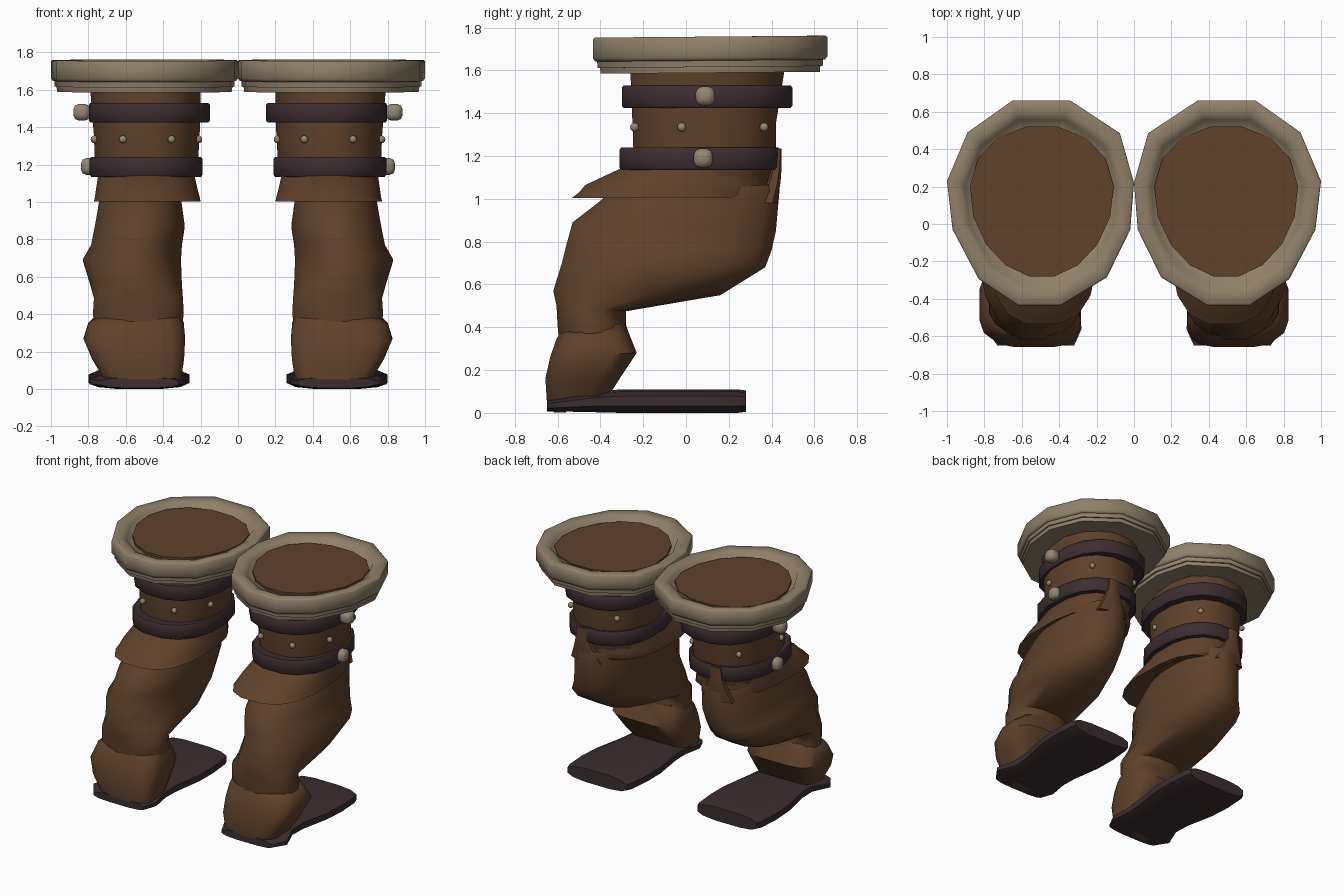
import bpy, bmesh, math

if "Cube" in bpy.data.objects:
    bpy.data.objects.remove(bpy.data.objects["Cube"])

def material(name, rgb):
    m = bpy.data.materials.new(name)
    m.diffuse_color = (*rgb, 1)
    m.use_nodes = True
    m.node_tree.nodes["Principled BSDF"].inputs["Base Color"].default_value = m.diffuse_color
    return m

BROWN = material("brown_cloth", (0.115, 0.054, 0.024))
CREAM = material("cream_fur", (0.275, 0.215, 0.14))
DARK = material("dark_leather", (0.045, 0.026, 0.029))
BONE = material("bone_stud", (0.30, 0.24, 0.165))

def finish(name, bm, mat, angle=45):
    """Turn a bmesh into a smoothed object mirrored to the other leg."""
    bmesh.ops.recalc_face_normals(bm, faces=bm.faces)
    me = bpy.data.meshes.new(name)
    bm.to_mesh(me)
    bm.free()
    me.materials.append(mat)
    ob = bpy.data.objects.new(name, me)
    bpy.context.collection.objects.link(ob)
    bpy.ops.object.select_all(action='DESELECT')
    ob.select_set(True)
    bpy.context.view_layer.objects.active = ob
    bpy.ops.object.shade_smooth_by_angle(angle=math.radians(angle))
    ob.modifiers.new("Mirror", 'MIRROR').use_mirror_merge = False
    return ob

def loft(name, rings, mat, angle=45, caps=True):
    """Skin a list of equal-length point rings."""
    bm = bmesh.new()
    vs = [[bm.verts.new(p) for p in r] for r in rings]
    n = len(vs[0])
    for a, b in zip(vs, vs[1:]):
        for i in range(n):
            j = (i + 1) % n
            bm.faces.new((a[i], a[j], b[j], b[i]))
    if caps:
        bm.faces.new(vs[0])
        bm.faces.new(vs[-1])
    return finish(name, bm, mat, angle)

def spow(v, p):
    return math.copysign(abs(v) ** (2 / p), v)

def section(x0, x1, yf, zf, yb, zb, p=2.2, n=16, egg=0):
    """Rounded cross-section spanning exactly x0..x1 from a front point to a back point."""
    pts = []
    top = spow(math.cos(math.pi / n), p)
    for i in range(n):
        a = 2 * math.pi * (i + 0.5) / n
        u, v = spow(math.cos(a), p) / top, spow(math.sin(a), p) / top
        t = (v + 1) / 2
        pts.append(((x0 + x1) / 2 + (x1 - x0) / 2 * u * (1 + egg * v),
                    yf + (yb - yf) * t, zf + (zb - zf) * t))
    return pts

def flat(x0, x1, y0, y1, z, p=2.2, n=16, egg=0):
    return section(x0, x1, y0, z, y1, z, p, n, egg)

# Thigh, flaring into the recessed top disc
loft("thigh", [flat(.26, .72, -.22, .37, 1.02), flat(.215, .765, -.245, .42, 1.2),
               flat(.205, .77, -.25, .42, 1.35), flat(.2, .79, -.26, .46, 1.6),
               flat(.18, .80, -.25, .48, 1.66),
               flat(.118, .868, -.28, .52, 1.70, 2.05, 16, .12),
               flat(.118, .868, -.28, .52, 1.733, 2.05, 16, .12)], BROWN)

# Fur collar: twelve-sided egg outline swept through a stepped profile
egg_outline = [(.34, .66), (.65, .66), (.89, .49), (1, .23), (.97, -.03), (.83, -.295),
               (.62, -.435), (.39, -.435), (.145, -.285), (.02, -.03), (0, .22), (.075, .485)]
def egg_ring(s, z):
    return [(.5 + (x - .5) * s, .12 + (y - .12) * s, z + .008 * y) for x, y in egg_outline]
loft("fur_collar", [egg_ring(s, z) for s, z in (
    (.62, 1.60), (.935, 1.588), (.94, 1.615), (.96, 1.615), (.965, 1.645), (.98, 1.645),
    (1, 1.66), (1, 1.75), (.985, 1.757), (.88, 1.757), (.81, 1.74), (.795, 1.722), (.66, 1.715))],
     CREAM, 75, caps=False)

# Leather straps
def strap(name, x0, x1, y0, y1, z0, z1):
    def ring(d, z):
        return flat(x0 + d, x1 - d, y0 + d, y1 - d, z, 2.3)
    loft(name, [ring(.07, z0), ring(.008, z0), ring(0, z0 + .01),
                ring(0, z1 - .01), ring(.008, z1), ring(.07, z1)], DARK)
strap("upper_strap", .15, .797, -.30, .497, 1.425, 1.53)
strap("lower_strap", .19, .793, -.31, .44, 1.135, 1.24)

# Small round studs
for i, (x, y) in enumerate([(.615, -.24), (.355, -.24), (.767, -.02),
                            (.212, -.02), (.69, .365), (.31, .365)]):
    bm = bmesh.new()
    bmesh.ops.create_uvsphere(bm, u_segments=8, v_segments=6, radius=.021)
    bmesh.ops.translate(bm, verts=bm.verts, vec=(x, y, 1.335))
    finish(f"small_stud_{i + 1}", bm, BONE)

# Chunky buckle studs: rounded blocks on the outer side
for name, pos in (("upper_buckle_stud", (.835, .09, 1.48)),
                  ("lower_buckle_stud", (.795, .08, 1.19))):
    bm = bmesh.new()
    bmesh.ops.create_cube(bm, size=.09)
    bmesh.ops.bevel(bm, geom=bm.edges[:], offset=.03, segments=2, affect='EDGES', profile=.5)
    bmesh.ops.translate(bm, verts=bm.verts, vec=pos)
    finish(name, bm, BONE, 60)

# Knee flap flaring forward over the trouser leg
loft("knee_flap", [section(*s) for s in (
    (.24, .745, -.27, 1.16, .38, 1.17), (.23, .75, -.32, 1.135, .385, 1.12),
    (.215, .76, -.47, 1.065, .385, 1.06, 2.4), (.205, .765, -.50, 1.03, .375, 1.02, 2.6),
    (.20, .77, -.535, 1.003, .35, 1.003, 2.7), (.24, .73, -.46, 1.005, .31, 1.01),
    (.29, .70, -.36, 1.04, .25, 1.04))], BROWN, 40)

# Bent trouser leg with an open rim behind the flap
loft("trouser_leg", [section(*s) for s in (
    (.34, .69, -.30, .96, .37, .98), (.31, .73, -.38, 1.01, .43, 1.07),
    (.305, .74, -.40, .99, .437, 1.04),
    (.285, .765, -.53, .89, .42, .85), (.30, .785, -.56, .78, .40, .76),
    (.305, .83, -.58, .70, .37, .68), (.30, .79, -.62, .57, .16, .55),
    (.295, .77, -.605, .50, -.28, .475), (.29, .775, -.60, .41, -.28, .41),
    (.30, .77, -.59, .30, -.25, .32))], BROWN, 60)

# Back tab reaching up over the lower strap
loft("back_tab", [flat(.42, .66, .33, .425, .98, 3, 8), flat(.47, .62, .38, .442, 1.08, 3, 8),
                  flat(.50, .60, .40, .447, 1.15, 3, 8),
                  flat(.51, .59, .41, .447, 1.235, 4, 8)], BROWN)

# Boxy ankle cover over the shin
loft("ankle_cover", [section(*s) for s in (
    (.31, .745, -.588, .375, -.285, .42, 3), (.29, .80, -.605, .345, -.262, .36, 3.2),
    (.283, .825, -.635, .26, -.23, .28, 3.8), (.288, .78, -.657, .16, -.31, .16, 4),
    (.305, .715, -.65, .05, -.38, .05, 3.5))], BROWN, 50)

# Flat waisted sole running backwards
def sole_ring(y, x0, x1, z1, z0=0):
    return [(x, y, z) for x, _, z in section(x0, x1, 0, z0, 0, z1, 3, 12)]
loft("sole", [sole_ring(*s) for s in (
    (-.65, .32, .73, .06, .006), (-.56, .28, .795, .075, .006), (-.42, .30, .74, .10, .003),
    (-.30, .295, .745, .11), (-.08, .262, .79, .11), (.08, .26, .80, .11),
    (.24, .275, .79, .11), (.28, .29, .775, .105, .005))], DARK, 60)

# Scrap of cloth showing through under the toe
loft("toe_patch", [flat(.48, .63, -.62, -.56, z, 4, 8) for z in (.002, .010)], BROWN)
